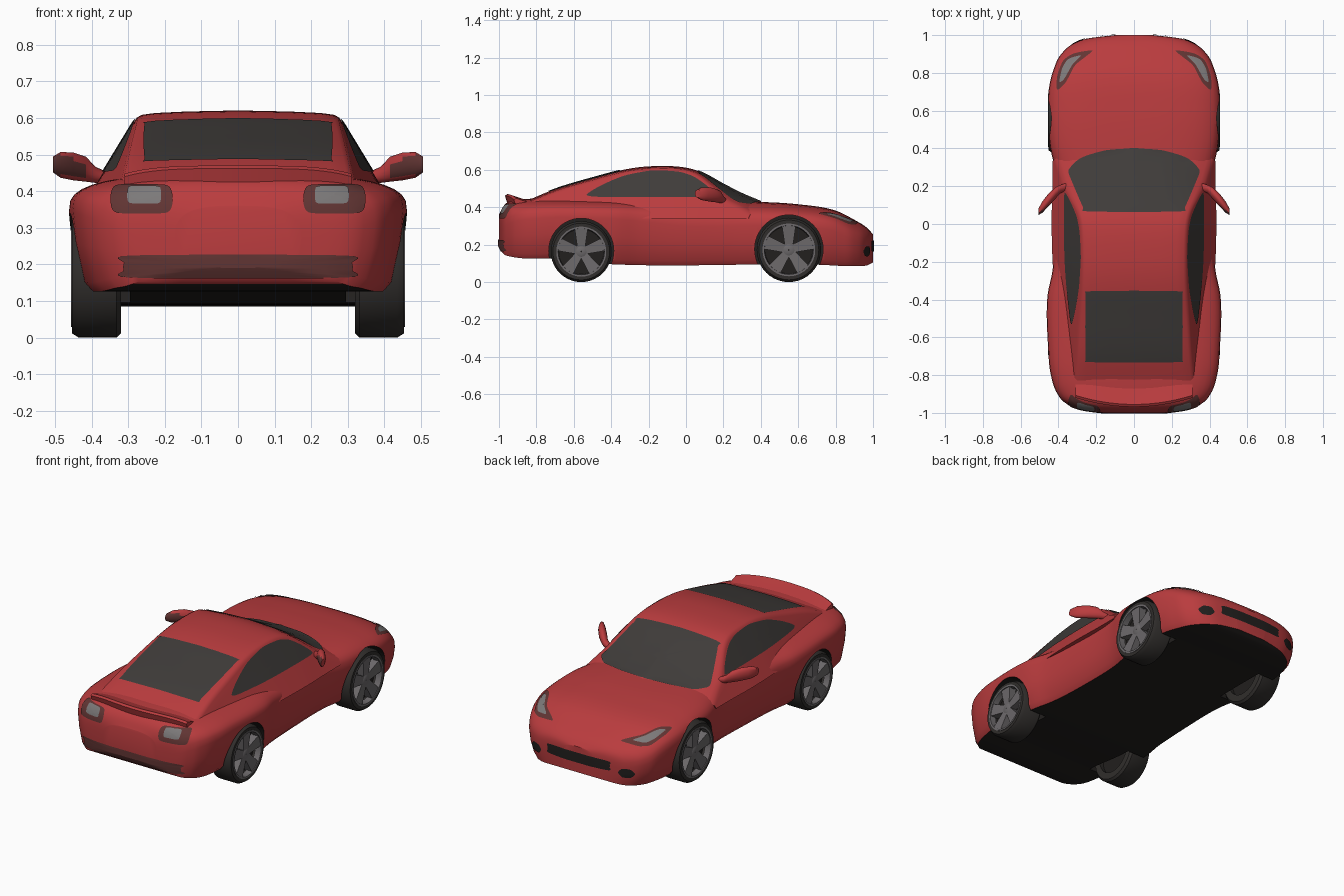
import bpy, bmesh, math
from mathutils import Vector
from mathutils.bvhtree import BVHTree

if "Cube" in bpy.data.objects:
    bpy.data.objects.remove(bpy.data.objects["Cube"])


def material(name, r, g, b):
    m = bpy.data.materials.new(name)
    m.diffuse_color = (r, g, b, 1)
    m.use_nodes = True
    m.node_tree.nodes["Principled BSDF"].inputs["Base Color"].default_value = m.diffuse_color
    return m


RED = material("red_paint", .49, .045, .048)
GLASS = material("dark_glass", .05, .045, .042)
BLACK = material("black_underside", .016, .014, .013)
TYRE = material("tyre_rubber", .03, .027, .025)
RIM = material("rim_grey", .15, .14, .145)
LAMP = material("lamp_grey", .2, .19, .19)
DARKRED = material("dark_red_trim", .12, .035, .033)


def smooth(ob, angle=35):
    bpy.ops.object.select_all(action='DESELECT')
    ob.select_set(True)
    bpy.context.view_layer.objects.active = ob
    bpy.ops.object.shade_smooth_by_angle(angle=math.radians(angle))


def make(name, verts, faces, mats, fix=True):
    me = bpy.data.meshes.new(name)
    me.from_pydata(verts, [], faces)
    if fix:
        bm = bmesh.new()
        bm.from_mesh(me)
        bmesh.ops.recalc_face_normals(bm, faces=bm.faces)
        bm.to_mesh(me)
        bm.free()
    ob = bpy.data.objects.new(name, me)
    bpy.context.collection.objects.link(ob)
    for m in mats:
        me.materials.append(m)
    smooth(ob)
    return ob


def loft(name, rings, mats, loop=False):
    """Skin closed rings; cap the ends unless the rings form a loop."""
    n, k = len(rings[0]), len(rings)
    verts = [p for r in rings for p in r]
    faces = [(i * n + j, i * n + (j + 1) % n, (i + 1) % k * n + (j + 1) % n, (i + 1) % k * n + j)
             for i in range(k if loop else k - 1) for j in range(n)]
    if not loop:
        faces += [tuple(range(n)), tuple(range((k - 1) * n, k * n))]
    return make(name, verts, faces, mats)


def curve(pts, x):
    """Smooth interpolation through (x, value) points."""
    d = [(b[1] - a[1]) / (b[0] - a[0]) for a, b in zip(pts, pts[1:])]
    m = [d[0]] + [(a + b) / 2 for a, b in zip(d, d[1:])] + [d[-1]]
    i = max(j for j in range(len(d)) if j == 0 or x >= pts[j][0])
    h = pts[i + 1][0] - pts[i][0]
    t = min(max((x - pts[i][0]) / h, 0), 1)
    return ((2*t**3 - 3*t*t + 1) * pts[i][1] + (t**3 - 2*t*t + t) * h * m[i]
            + (3*t*t - 2*t**3) * pts[i + 1][1] + (t**3 - t*t) * h * m[i + 1])


def both_sides(half):
    """Half section from bottom centre to top centre, mirrored into a full loop."""
    return half + [(-x, y, z) for x, y, z in reversed(half[1:-1])]


# Lower body: sections along y driven by plan width and height curves
WIDTH = [(-1, .17), (-.985, .28), (-.95, .36), (-.9, .405), (-.8, .44), (-.65, .455), (-.38, .458), (-.25, .432),
         (0, .415), (.28, .418), (.42, .446), (.6, .456), (.72, .45), (.82, .425), (.9, .385), (.96, .31), (.985, .23), (1, .1)]
TOP = [(-1, .36), (-.98, .40), (-.95, .43), (-.88, .442), (-.5, .447), (0, .437), (.35, .43), (.6, .416),
       (.8, .382), (.9, .333), (.97, .288), (1, .255)]
MID = [(-1, .27), (-.95, .31), (-.8, .34), (-.4, .34), (0, .30), (.6, .30), (.8, .27), (.9, .22), (1, .19)]
LOW = [(-1, .19), (-.98, .155), (-.93, .135), (-.7, .125), (-.45, .098), (.7, .093), (.9, .085), (.97, .09), (1, .105)]
rings = []
for i in range(91):
    y = math.sin(math.pi / 2 * (i / 45 - 1))
    w, zt, zm, zb = (curve(c, y) for c in (WIDTH, TOP, MID, LOW))
    half = [(0, y, zb), (w * .5, y, zb), (w * .88, y, zb), (w * .93, y, zb + .025), (w * .98, y, .6 * zm + .4 * zb)]
    for j in range(11):
        a = math.pi / 2 * j / 10
        half.append((w * max(math.cos(a), 0)**.667 if j < 10 else 0, y, zm + (zt - zm) * math.sin(a)**.667))
    rings.append(both_sides(half))
body = loft("body", rings, [RED, BLACK])

# Wheel arches cut out of the body
WHEELS = [("rear", -.56, .163, .174), ("front", .55, .172, .183)]
for label, wy, r, ra in WHEELS:
    for s in (-1, 1):
        bpy.ops.mesh.primitive_cylinder_add(vertices=48, radius=ra, depth=.32, location=(s * .455, wy, r + .004),
                                            rotation=(0, math.pi / 2, 0))
        cutter = bpy.context.object
        cutter.hide_render = True
        mod = body.modifiers.new("arch", 'BOOLEAN')
        mod.operation, mod.object, mod.solver = 'DIFFERENCE', cutter, 'EXACT'
        bpy.context.view_layer.objects.active = body
        bpy.ops.object.modifier_apply(modifier=mod.name)
        bpy.data.objects.remove(cutter)
for f in body.data.polygons:
    pts = [body.data.vertices[v].co for v in f.vertices]
    inside = any(all(math.hypot(p.y - wy, p.z - r - .004) < ra + .002 for p in pts) for _, wy, r, ra in WHEELS)
    f.material_index = int(inside or (f.normal.z < -.8 and f.center.z < .2))
smooth(body)

# Cabin: fastback roof with sides leaning in
ROOF = [(-.95, .39), (-.85, .435), (-.7, .497), (-.5, .557), (-.3, .607), (-.17, .62), (0, .612), (.08, .588),
        (.2, .523), (.3, .472), (.4, .43), (.5, .385)]
TAPER = [(-.95, .8), (-.5, .93), (-.2, 1), (.5, 1)]
rings = []
for i in range(59):
    s = -.95 + 1.45 * i / 58
    zr = curve(ROOF, s)
    zc, k = zr - .03, .9 * min(max(s / .35, 0), 1)

    def side(z):
        return (.395 - .6 * (z - .40)) * curve(TAPER, s)
    half = [(0, .34), (side(.34), .34)]
    half += [(side(.34 + (zc - .34) * t), .34 + (zc - .34) * t) for t in (.25, .5, .75, 1)]
    half += [(side(zc) * u, zr - d) for u, d in ((.975, .019), (.93, .012), (.8, .007), (.5, .003), (0, 0))]
    rings.append(both_sides([(x, s - k * x * x, z) for x, z in half]))
cabin = loft("cabin", rings, [RED])

# Thin plates projected onto the shell for glass, lamps and grilles
shell_v, shell_f = [], []
for ob in (body, cabin):
    base = len(shell_v)
    shell_v += [v.co.copy() for v in ob.data.vertices]
    shell_f += [[base + v for v in f.vertices] for f in ob.data.polygons]
SHELL = BVHTree.FromPolygons(shell_v, shell_f)


def plate(name, outline, axis, sign, mat, lift=.004):
    """Project a rounded 2D outline onto the shell, looking along an axis from the given side."""
    n, edge = len(outline), []
    P = [Vector(p) for p in outline]
    for i in range(n):
        a, b, c, d = (P[(i + j) % n] for j in (-1, 0, 1, 2))
        for q in range(6):
            t = q / 6
            edge.append(b + (c - a) * .35 * (t - 2*t*t + t**3) + (c - b) * (3*t*t - 2*t**3) + (d - b) * .35 * (t**3 - t*t))
    mid = sum(edge, Vector((0, 0))) / len(edge)
    flat = [mid] + [mid.lerp(p, u) for u in (.15, .3, .45, .6, .75, .88, 1) for p in edge]
    direction = Vector((0, 0, 0))
    direction[axis] = -sign
    verts = []
    for p in flat:
        o = Vector((p.x, p.y))
        o = Vector({0: (2 * sign, o.x, o.y), 1: (o.x, 2 * sign, o.y), 2: (o.x, o.y, 2 * sign)}[axis])
        hit, nor, _, _ = SHELL.ray_cast(o, direction)
        if hit is None:
            o[axis] = .9 * sign
            hit, nor, _, _ = SHELL.find_nearest(o)
        if nor.dot(direction) > 0:
            nor = -nor
        verts.append(hit + nor * lift)
    m = len(edge)
    faces = [(0, 1 + j, 1 + (j + 1) % m) for j in range(m)]
    faces += [(1 + r * m + j, 1 + r * m + (j + 1) % m, 1 + (r + 1) * m + (j + 1) % m, 1 + (r + 1) * m + j)
              for r in range(6) for j in range(m)]
    ob = make(name, verts, faces, [mat], fix=False)
    if sum((f.normal.dot(direction) for f in ob.data.polygons)) > 0:
        ob.data.flip_normals()


def box(x0, x1, z0, z1, c=.02):
    return [(x0 + c, z0), (x1 - c, z0), (x1, z0 + c), (x1, z1 - c), (x1 - c, z1), (x0 + c, z1), (x0, z1 - c), (x0, z0 + c)]


def flip(pts, s):
    return [(s * x, z) for x, z in pts]


screen = [(.15, .39), (.28, .35), (.345, .285), (.33, .23), (.27, .09), (.24, .065)]
plate("windscreen", [(0, .40)] + screen + flip(screen[::-1], -1), 2, 1, GLASS)
plate("rear_window", box(-.255, .255, -.73, -.355, .03), 2, 1, GLASS)
window = [(-.53, .468), (-.49, .455), (-.3, .452), (-.05, .452), (.14, .452), (.165, .462), (.11, .515),
          (.04, .563), (-.04, .588), (-.18, .595), (-.33, .567), (-.45, .517)]
lamp = [(.22, .915), (.32, .90), (.375, .86), (.405, .78), (.405, .71), (.36, .75), (.31, .84)]
for s, n in ((-1, "left"), (1, "right")):
    plate(n + "_side_window", window, 0, s, GLASS)
    plate(n + "_headlight_surround", flip(lamp, s), 2, 1, DARKRED)
    plate(n + "_headlight", flip([(.28, .888), (.345, .87), (.378, .82), (.392, .75), (.365, .77), (.325, .84)], s),
          2, 1, LAMP, .007)
    plate(n + "_tail_light_surround", flip(box(.18, .345, .34, .415), s), 1, -1, DARKRED)
    plate(n + "_tail_light", flip(box(.21, .30, .365, .41, .01), s), 1, -1, LAMP, .007)
    plate(n + "_front_intake", flip(box(.25, .33, .14, .19), s), 1, 1, BLACK)
plate("front_grille", box(-.2, .2, .165, .22), 1, 1, BLACK)
plate("rear_bumper_trim", box(-.31, .31, .165, .225), 1, -1, DARKRED)

# Ducktail spoiler
rings = []
for i in range(25):
    x = -.31 + .62 * i / 24
    dy, dz = .5 * x * x, -.022 * (x / .31)**4
    rings.append([(x, y + dy, z + dz) for y, z in ((-.83, .43), (-.9, .451), (-.955, .47), (-.968, .462), (-.955, .42), (-.85, .40))])
loft("spoiler", rings, [RED])

# Door mirrors: rounded pod sweeping out and back from the door
for s, n in ((-1, "left"), (1, "right")):
    rings = []
    for x, y, z, hy, hz in ((.35, .20, .435, .02, .014), (.39, .185, .445, .022, .022), (.415, .165, .46, .03, .034),
                            (.45, .13, .468, .034, .038), (.485, .09, .472, .03, .035), (.505, .065, .473, .018, .022)):
        rings.append([(s * x, y + hy * math.cos(a), z + hz * math.sin(a)) for a in [math.tau * j / 16 for j in range(16)]])
    pod = loft(n + "_mirror", rings, [RED, DARKRED])
    for f in pod.data.polygons:
        f.material_index = int(f.normal.y < -.6 and abs(f.center.x) > .41)


# Wheels: lathed tyre and rim, hub and five spokes
def lathe(name, profile, s, wy, wz, mat, n=40):
    rings = [[(s * (.39 + x), wy + r * math.cos(a), wz + r * math.sin(a)) for x, r in profile]
             for a in [math.tau * i / n for i in range(n)]]
    return loft(name, rings, [mat], loop=True)


for label, wy, r, _ in WHEELS:
    for s, n in ((-1, "left"), (1, "right")):
        nm, z = label + "_" + n, r
        lathe(nm + "_tyre", [(-.07, .7 * r), (-.07, .93 * r), (-.058, r), (.045, r), (.063, .93 * r), (.063, .82 * r), (.04, .8 * r)],
              s, wy, z, TYRE)
        lathe(nm + "_rim", [(.03, .74 * r), (.03, .82 * r), (.066, .82 * r), (.066, .76 * r)], s, wy, z, RIM)
        lathe(nm + "_wheel_back", [(-.04, .004), (-.04, .8 * r), (.015, .8 * r), (.015, .004)], s, wy, z, BLACK)
        lathe(nm + "_hub", [(.01, .002), (.01, .2 * r), (.05, .2 * r), (.056, .14 * r), (.056, .002)], s, wy, z, RIM, 20)
        verts, faces = [], []
        for k in range(5):
            a, b = math.pi / 2 + math.tau * k / 5, len(verts)
            for d, hw, x in ((.1, .12, .052), (.78, .22, .062)):
                for x2, u in ((x, -1), (x, 1), (.016, 1), (.016, -1)):
                    py, pz = d * r, u * hw * r
                    verts.append((s * (.39 + x2), wy + py * math.cos(a) - pz * math.sin(a), z + py * math.sin(a) + pz * math.cos(a)))
            faces += [(b + j, b + (j + 1) % 4, b + 4 + (j + 1) % 4, b + 4 + j) for j in range(4)]
            faces += [(b, b + 1, b + 2, b + 3), (b + 4, b + 5, b + 6, b + 7)]
        make(nm + "_spokes", verts, faces, [RIM])
